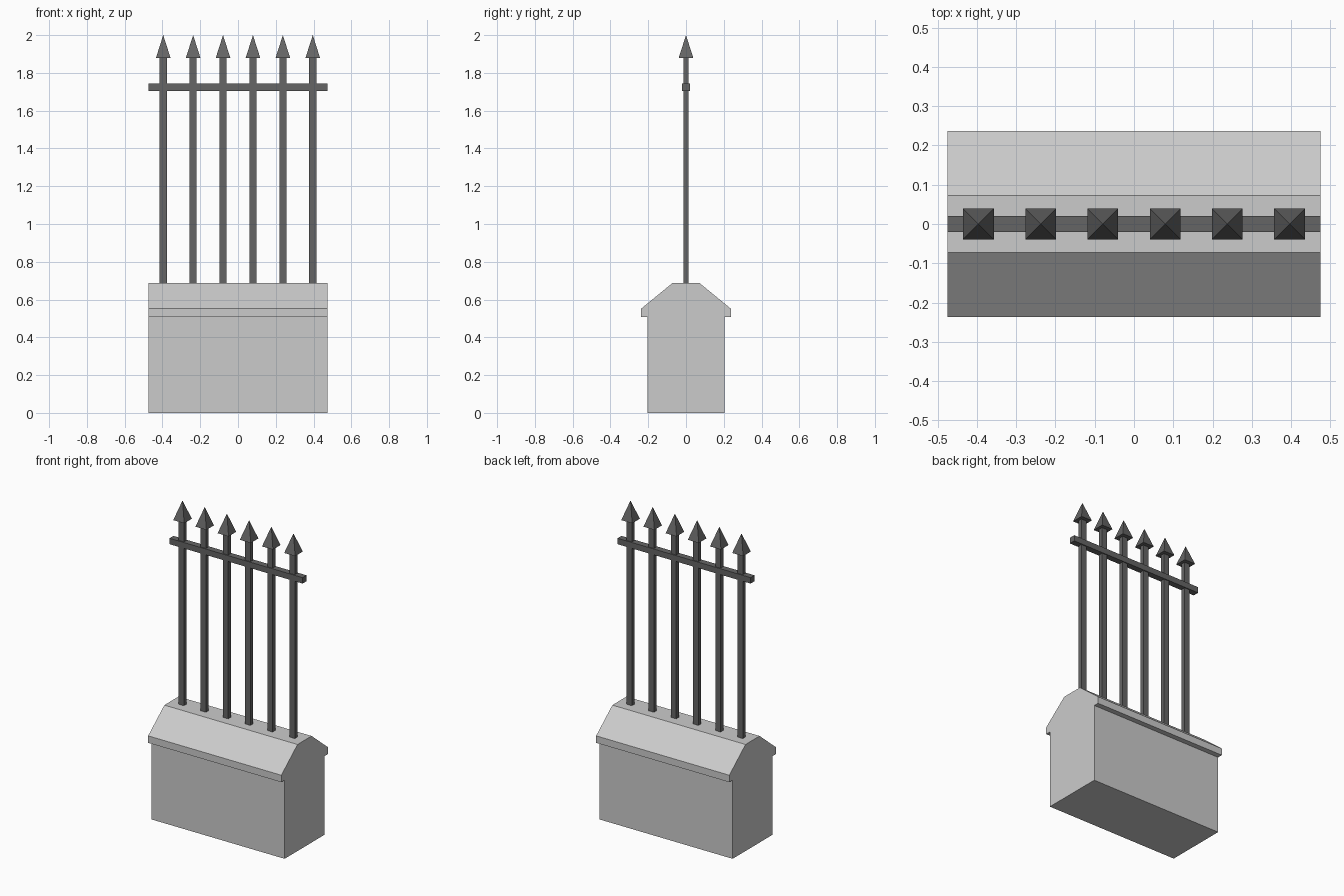
import bpy, bmesh
from mathutils import Matrix

if "Cube" in bpy.data.objects:
    bpy.data.objects.remove(bpy.data.objects["Cube"])

LENGTH = 0.95
COUNT = 6
SPACING = LENGTH / COUNT

iron = bpy.data.materials.new("dark_iron")
iron.diffuse_color = (0.13, 0.13, 0.13, 1)
iron.use_nodes = True
iron.node_tree.nodes["Principled BSDF"].inputs["Base Color"].default_value = iron.diffuse_color


def add_object(name, bm, material=None):
    bmesh.ops.recalc_face_normals(bm, faces=bm.faces)
    mesh = bpy.data.meshes.new(name)
    bm.to_mesh(mesh)
    bm.free()
    if material:
        mesh.materials.append(material)
    obj = bpy.data.objects.new(name, mesh)
    bpy.context.collection.objects.link(obj)
    return obj


def box(name, x, z0, z1, sx, sy):
    bm = bmesh.new()
    mat = Matrix.Translation((x, 0, (z0 + z1) / 2)) @ Matrix.Diagonal((sx, sy, z1 - z0, 1))
    bmesh.ops.create_cube(bm, size=1, matrix=mat)
    return add_object(name, bm, iron)


def spearhead(name, x, z0, z1, width):
    # four-sided pyramid with its sides square to the axes
    bm = bmesh.new()
    mat = Matrix.Translation((x, 0, (z0 + z1) / 2)) @ Matrix.Rotation(0.785398, 4, 'Z')
    bmesh.ops.create_cone(bm, cap_ends=True, segments=4, radius1=width / 2 ** 0.5,
                          radius2=0, depth=z1 - z0, matrix=mat)
    bmesh.ops.remove_doubles(bm, verts=bm.verts, dist=1e-5)
    return add_object(name, bm, iron)


# Stone wall with overhanging sloped coping: mirrored profile extruded along x
half = [(0.203, 0), (0.203, 0.507), (0.237, 0.507), (0.237, 0.552), (0.072, 0.687)]
profile = half + [(-y, z) for y, z in reversed(half)]
bm = bmesh.new()
face = bm.faces.new([bm.verts.new((-LENGTH / 2, y, z)) for y, z in profile])
ext = bmesh.ops.extrude_face_region(bm, geom=[face], use_keep_orig=True)
bmesh.ops.translate(bm, vec=(LENGTH, 0, 0),
                    verts=[g for g in ext["geom"] if isinstance(g, bmesh.types.BMVert)])
add_object("stone_wall", bm)

# Horizontal rail
box("rail", 0, 1.705, 1.743, LENGTH, 0.04)

# Pickets with pointed heads
for i in range(COUNT):
    x = (i - (COUNT - 1) / 2) * SPACING
    box(f"picket_{i + 1}", x, 0.68, 1.88, 0.038, 0.028)
    spearhead(f"picket_head_{i + 1}", x, 1.878, 2.0, 0.078)
